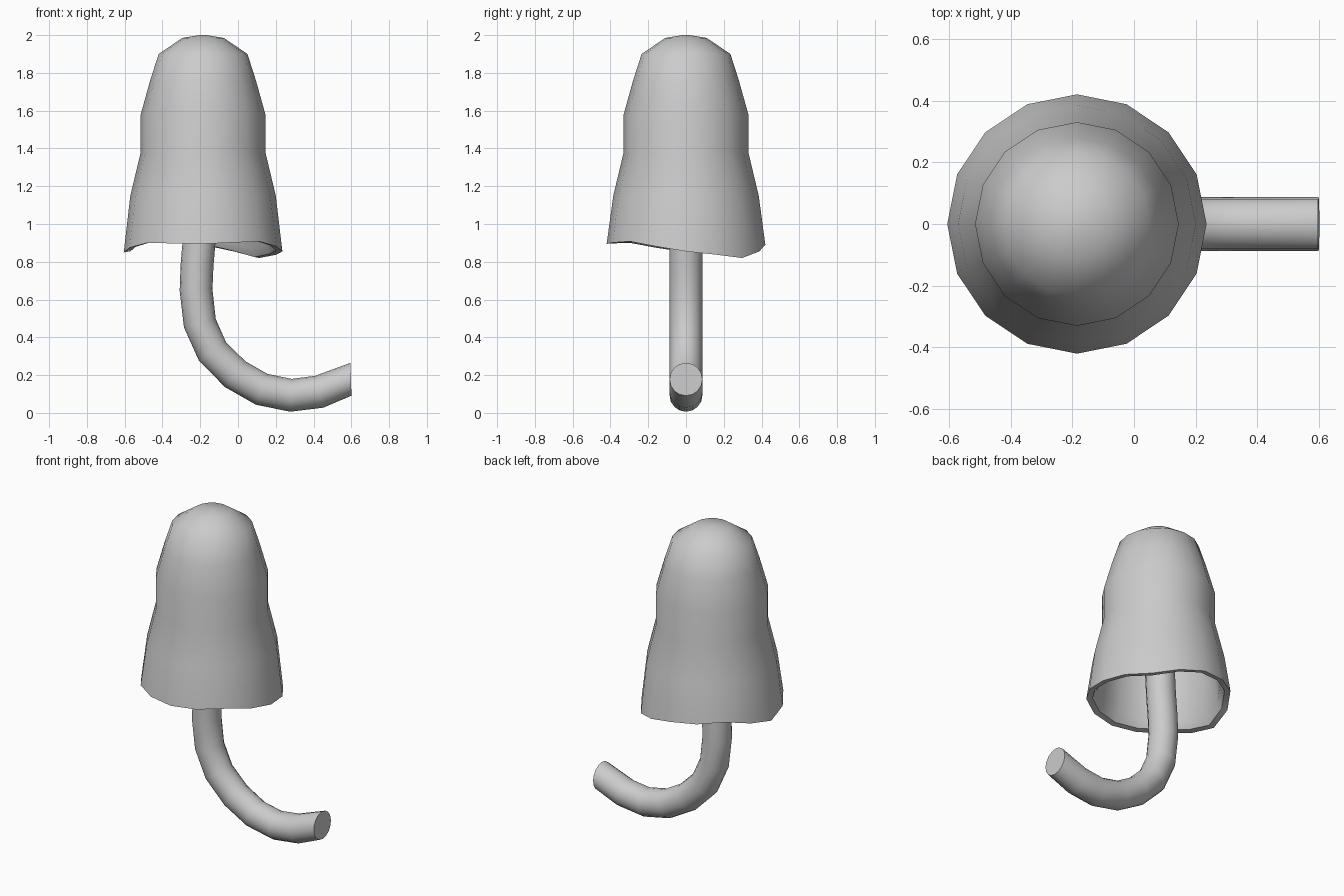
import bpy, bmesh, math
from mathutils import Vector

cube = bpy.data.objects.get("Cube")
if cube:
    bpy.data.objects.remove(cube)

SIDES = 16
CAP_X = -0.185
grey = bpy.data.materials.new("plain grey")
grey.use_nodes = True
COLOUR = (0.6, 0.6, 0.6, 1)
grey.diffuse_color = COLOUR
grey.node_tree.nodes["Principled BSDF"].inputs["Base Color"].default_value = COLOUR


def skin_rings(name, rings, sharp_angle):
    """Join closed rings of points into one smooth shaded surface with end faces."""
    bm = bmesh.new()
    loops = [[bm.verts.new(p) for p in ring] for ring in rings]
    for a, b in zip(loops, loops[1:]):
        for i in range(SIDES):
            j = (i + 1) % SIDES
            bm.faces.new((a[i], a[j], b[j], b[i]))
    for loop in (loops[0], loops[-1]):
        bm.faces.new(loop)
    bmesh.ops.remove_doubles(bm, verts=bm.verts, dist=0.0005)
    bmesh.ops.recalc_face_normals(bm, faces=bm.faces)
    mesh = bpy.data.meshes.new(name)
    bm.to_mesh(mesh)
    bm.free()
    mesh.materials.append(grey)
    obj = bpy.data.objects.new(name, mesh)
    bpy.context.collection.objects.link(obj)
    bpy.ops.object.select_all(action='DESELECT')
    obj.select_set(True)
    bpy.context.view_layer.objects.active = obj
    bpy.ops.object.shade_smooth_by_angle(angle=math.radians(sharp_angle))
    return obj


# Uneven height of the cap rim at each eighth of a turn, starting at +x
RIM = [0.855, 0.82, 0.89, 0.92, 0.85, 0.90, 0.895, 0.908]


def rim_height(i):
    a, b = RIM[i // 2], RIM[(i // 2 + i % 2) % len(RIM)]
    return (a + b) / 2


def cap_ring(radius, z, wavy):
    ring = []
    for i in range(SIDES):
        t = math.tau * i / SIDES
        height = z + rim_height(i) if wavy else z
        ring.append((CAP_X + radius * math.cos(t), radius * math.sin(t), height))
    return ring


# Hollow cap: radius, height, and whether the height follows the wavy rim
cap_profile = [
    (0.02, 2.0, False), (0.11, 1.985, False), (0.235, 1.9, False),
    (0.28, 1.76, False), (0.33, 1.58, False), (0.33, 1.38, False),
    (0.385, 1.15, False), (0.42, 0.0, True), (0.385, 0.005, True),
    (0.36, 0.05, True), (0.34, 1.15, False), (0.285, 1.38, False),
    (0.28, 1.58, False), (0.19, 1.86, False), (0.02, 1.94, False),
]
skin_rings("mushroom_cap", [cap_ring(*p) for p in cap_profile], 50)

# Curved stem: centre line in the xz plane, from under the cap to the cut end
path = [Vector((x, 0, z)) for x, z in (
    (-0.185, 1.9), (-0.19, 1.2), (-0.205, 0.92), (-0.217, 0.78), (-0.222, 0.65),
    (-0.202, 0.475), (-0.135, 0.325), (-0.015, 0.205), (0.125, 0.125),
    (0.28, 0.093), (0.43, 0.112), (0.598, 0.178))]
STEM_R = 0.087
stem_rings = []
for k, centre in enumerate(path):
    tangent = (path[min(k + 1, len(path) - 1)] - path[max(k - 1, 0)]).normalized()
    if k == len(path) - 1:
        tangent = Vector((1, 0, 0.03)).normalized()
    across = Vector((0, 1, 0))
    up = tangent.cross(across)
    stem_rings.append([
        centre + STEM_R * (math.cos(math.tau * i / SIDES) * across
                           + math.sin(math.tau * i / SIDES) * up)
        for i in range(SIDES)])
skin_rings("curved_stem", stem_rings, 50)
